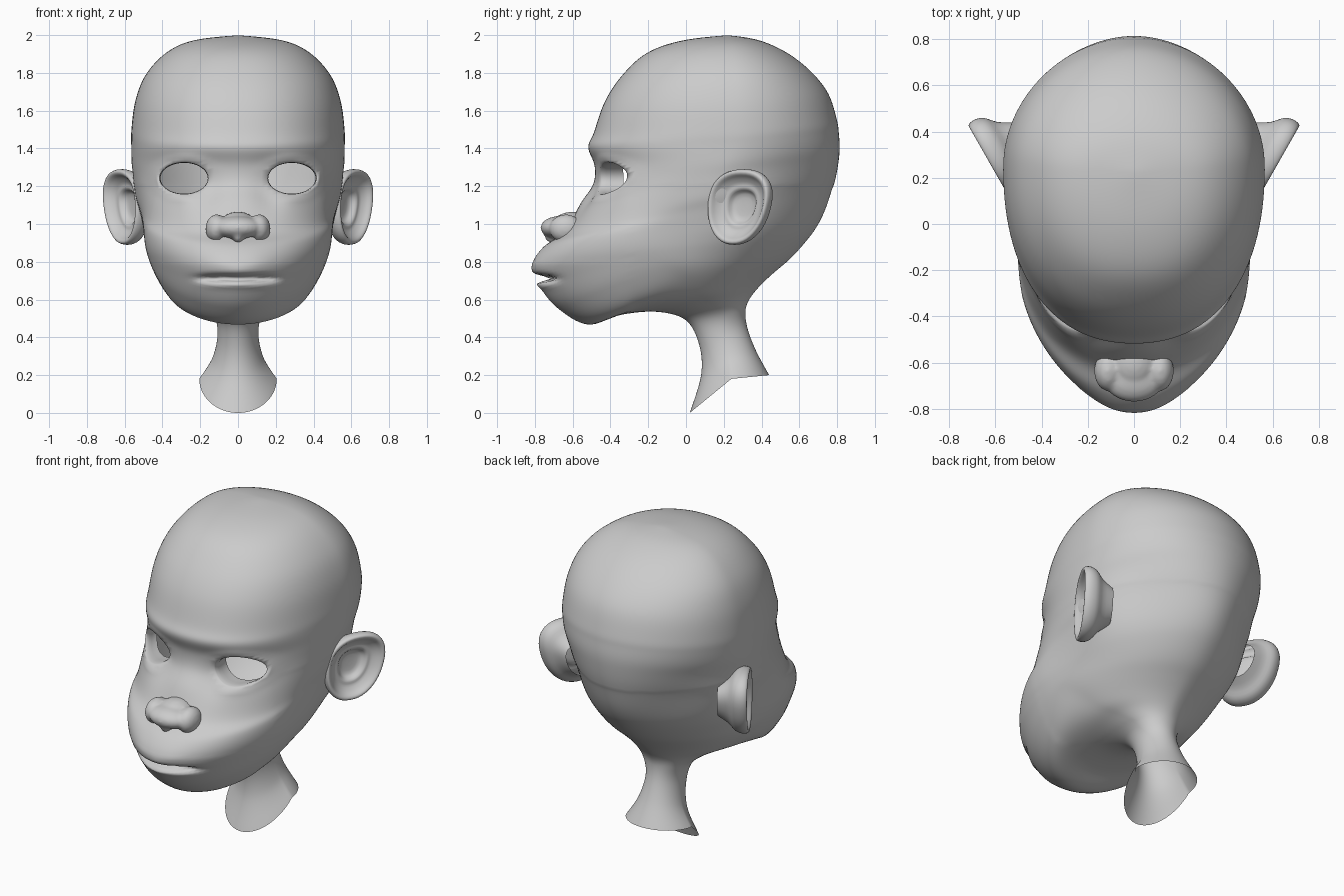
import bpy, bmesh
from math import sin, cos, pi, exp, hypot
from mathutils import Matrix, Vector

if "Cube" in bpy.data.objects:
    bpy.data.objects.remove(bpy.data.objects["Cube"])

STEPS, SEGS = 8, 128
EYE_X, EYE_Z, EYE_RX, EYE_RZ = 0.285, 1.242, 0.133, 0.087


def finish(bm, name):
    bmesh.ops.recalc_face_normals(bm, faces=bm.faces)
    for f in bm.faces:
        f.smooth = True
    me = bpy.data.meshes.new(name)
    bm.to_mesh(me)
    bm.free()
    ob = bpy.data.objects.new(name, me)
    bpy.context.collection.objects.link(ob)
    return ob


def bridge_rings(bm, rings):
    for a, b in zip(rings, rings[1:]):
        for i in range(len(a)):
            j = (i + 1) % len(a)
            bm.faces.new((a[i], a[j], b[j], b[i]))


def spline(rows, steps):
    """Catmull-Rom through rows of numbers"""
    out = []
    for i in range(len(rows) - 1):
        p0, p1 = rows[max(i - 1, 0)], rows[i]
        p2, p3 = rows[i + 1], rows[min(i + 2, len(rows) - 1)]
        for k in range(steps):
            t = k / steps
            out.append([0.5 * (2 * b + (c - a) * t + (2 * a - 5 * b + 4 * c - d) * t * t
                               + (3 * b - a - 3 * c + d) * t ** 3)
                        for a, b, c, d in zip(p0, p1, p2, p3)])
    out.append(list(rows[-1]))
    return out


# Head profiles, neck to crown: front (y, z), back (y, z), side (x, y, z)
front = [(.02, 0), (.08, .2), (.07, .36), (0, .49), (-.15, .535), (-.34, .52), (-.52, .468),
         (-.68, .555), (-.775, .67), (-.817, .775), (-.755, .88), (-.64, .96), (-.56, 1.11),
         (-.493, 1.21), (-.485, 1.31), (-.52, 1.405), (-.49, 1.48), (-.435, 1.64),
         (-.345, 1.78), (-.21, 1.905), (-.02, 1.972), (.22, 2)]
back = [(.44, .2), (.37, .33), (.325, .45), (.315, .54), (.335, .6), (.39, .67), (.47, .745),
        (.56, .82), (.65, .92), (.70, .99), (.74, 1.07), (.77, 1.16), (.795, 1.25),
        (.81, 1.34), (.815, 1.41), (.81, 1.48), (.80, 1.55), (.755, 1.69),
        (.66, 1.81), (.53, 1.91), (.38, 1.975), (.22, 2)]
side = [(.205, .24, .18), (.135, .23, .29), (.108, .2, .42), (.13, .19, .52), (.21, .12, .585),
        (.31, .05, .63), (.40, -.02, .71), (.455, -.1, .78), (.485, -.17, .85), (.497, -.2, .91),
        (.503, -.17, .99), (.507, -.07, 1.06), (.525, .05, 1.14), (.545, .14, 1.25),
        (.56, .2, 1.33), (.565, .24, 1.42), (.565, .25, 1.5), (.545, .25, 1.65),
        (.49, .25, 1.79), (.38, .24, 1.908), (.235, .23, 1.973), (0, .22, 2)]
# Roundness of the front and back half of each section
front_n = ([2] * 7 + [1.85] + [1.72] * 2 + [1.88, 2.1, 2.2, 2.2, 2.2, 2.25, 2.25, 2.25]
           + [2.25, 2.2, 2.1, 2])
back_n = [2] * 4 + [1.8, 1.7, 1.75, 1.8, 1.83, 1.86, 1.9] + [1.95] * 11


def eye_dist(x, z):
    return hypot((abs(x) - EYE_X) / EYE_RX, (z - EYE_Z) / EYE_RZ)


def face_detail(x, y, z):
    """Mouth cleft, nose bridge hollows, eyelid ridges and full lower cranium"""
    if y > -.1:
        return x * (1 + .22 * exp(-((y - .38) / .26) ** 2 - ((z - 1.0) / .2) ** 2)), y
    y += .085 * exp(-((z - .712) / .017) ** 2) * exp(-(x / .19) ** 4)
    y -= .012 * exp(-((z - .68) / .02) ** 2) * exp(-(x / .17) ** 4)
    y -= .008 * exp(-((z - .81) / .05) ** 2) * exp(-(x / .17) ** 4) * min(1, abs(x) / .1)
    y += .04 * exp(-((abs(x) - .165) / .065) ** 2 - ((z - 1.19) / .11) ** 2)
    d = eye_dist(x, z)
    return x, y - .022 * exp(-((d - 1.1) / .2) ** 2)


rows = [f + b + s + (p, q) for f, b, s, p, q in zip(front, back, side, front_n, back_n)]
bm = bmesh.new()
rings = []
for fy, fz, by, bz, sx, sy, sz, nf, nb in spline(rows, STEPS):
    ring = []
    for i in range(SEGS):
        a = 2 * pi * i / SEGS
        s, c = sin(a), cos(a)
        n, ey, ez = (nf, fy, fz) if c > 0 else (nb, by, bz)
        x = sx * abs(s) ** (2 / n) * (1 if s > 0 else -1)
        k = abs(c) ** (2 / n)
        y, z = sy + (ey - sy) * k, sz + (ez - sz) * k
        ring.append(bm.verts.new((*face_detail(x, y, z), z)))
    rings.append(ring)
bridge_rings(bm, rings)
bmesh.ops.remove_doubles(bm, verts=bm.verts, dist=.0004)


def soften(verts, times):
    for _ in range(times):
        bmesh.ops.smooth_vert(bm, verts=verts, factor=.5, use_axis_x=True,
                              use_axis_y=True, use_axis_z=True)


# Soften the folds between sections, keeping the mouth crisp
soften([v for v in bm.verts if v.co.z > .8 and not v.is_boundary], 6)
soften([v for v in bm.verts if v.co.y > -.3 and .55 < v.co.z < 1.2], 12)

# Eye openings with lids turned inward
hole = [f for f in bm.faces if f.calc_center_median().y < 0
        and eye_dist(f.calc_center_median().x, f.calc_center_median().z) < 1]
bmesh.ops.delete(bm, geom=hole, context='FACES')
rim = [e for e in bm.edges if e.is_boundary and e.verts[0].co.y < 0
       and 1.1 < e.verts[0].co.z < 1.4]


def scale_about_eye(v, k, dy):
    cx = EYE_X if v.co.x > 0 else -EYE_X
    v.co = (cx + (v.co.x - cx) * k, v.co.y + dy, EYE_Z + (v.co.z - EYE_Z) * k)


rim_verts = list({v for e in rim for v in e.verts})
near = {v: [e.other_vert(v) for e in rim if v in e.verts] for v in rim_verts}
for _ in range(12):
    # even out the loop, then put it back on the ellipse
    new = {v: v.co * .4 + (near[v][0].co + near[v][1].co) * .3 for v in rim_verts}
    for v in rim_verts:
        v.co = new[v]
        scale_about_eye(v, 1 / eye_dist(v.co.x, v.co.z), 0)
soften([v for v in bm.verts if v.co.y < -.1 and v not in near
        and eye_dist(v.co.x, v.co.z) < 1.3], 6)
for k, dy in ((.97, .008), (.97, .025), (1.04, .03), (1.04, .06)):
    res = bmesh.ops.extrude_edge_only(bm, edges=rim)['geom']
    fresh = {g for g in res if isinstance(g, bmesh.types.BMVert)}
    for v in fresh:
        scale_about_eye(v, k, dy)
    rim = [g for g in res if isinstance(g, bmesh.types.BMEdge)
           and all(w in fresh for w in g.verts)]
finish(bm, "head")

# Ears: rings from the back of the shell over the rim into the bowl
ear_profile = [(.5, -.16), (.7, -.1), (.92, -.06), (1, -.02), (.97, .012), (.88, .014),
               (.77, -.01), (.62, -.03), (.48, -.035), (.34, -.065), (.02, -.07)]
out_dir = Vector((.87, -.5, 0))
for sgn, name in ((1, "left_ear"), (-1, "right_ear")):
    bm = bmesh.new()
    rings = []
    for k, off in spline(ear_profile, 3):
        ring = []
        for i in range(48):
            a = 2 * pi * i / 48
            c, h = [abs(t) ** .88 * (1 if t > 0 else -1) for t in (cos(a), sin(a))]
            dy = k * (.158 * c * (1 + .13 * h) + .025 * h)
            p = Vector((.612 + .57 * dy, .275 + dy, 1.09 + .2 * k * h)) + out_dir * off
            ring.append(bm.verts.new((p.x * sgn, p.y, p.z)))
        rings.append(ring)
    bridge_rings(bm, rings)
    bm.faces.new(rings[-1])
    finish(bm, name)


# Nose: tip, bridge and wings fused, with nostrils cut out
def blobs(parts, name):
    bm = bmesh.new()
    for pos, rad in parts:
        m = Matrix.Translation(pos) @ Matrix.Diagonal((*rad, 1))
        bmesh.ops.create_icosphere(bm, subdivisions=4, radius=1, matrix=m)
    return finish(bm, name)


nose = blobs([((0, -.67, .98), (.13, .1, .062)), ((0, -.6, .99), (.1, .11, .075)),
              ((0, -.69, .935), (.028, .06, .04))]
             + [((s * .112, -.635, .975), (.06, .088, .076)) for s in (1, -1)], "nose")
nostrils = blobs([((s * .065, -.675, .9), (.036, .045, .038)) for s in (1, -1)],
                 "nostril_cutter")
nostrils.hide_render = True
nostrils.hide_set(True)
mod = nose.modifiers.new("fuse", 'REMESH')
mod.mode, mod.voxel_size, mod.use_smooth_shade = 'VOXEL', .01, True
mod = nose.modifiers.new("nostrils", 'BOOLEAN')
mod.operation, mod.object, mod.solver = 'DIFFERENCE', nostrils, 'EXACT'
mod = nose.modifiers.new("soften", 'SMOOTH')
mod.factor, mod.iterations = .5, 8
